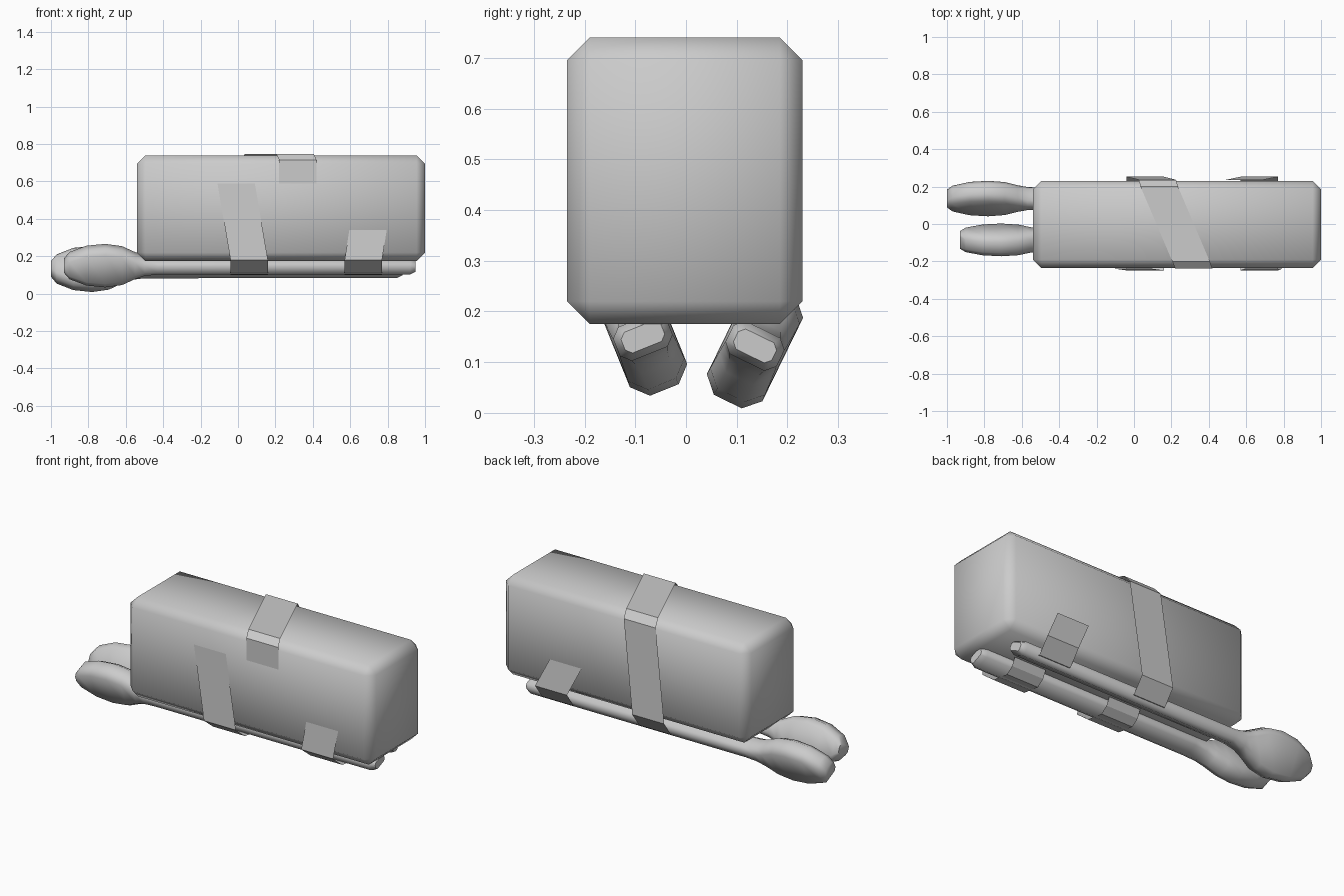
import bpy, bmesh
from math import sin, cos, radians

if "Cube" in bpy.data.objects:
    bpy.data.objects.remove(bpy.data.objects["Cube"])


def make_object(name, verts, faces):
    mesh = bpy.data.meshes.new(name)
    mesh.from_pydata(verts, [], faces)
    bm = bmesh.new()
    bm.from_mesh(mesh)
    bmesh.ops.recalc_face_normals(bm, faces=bm.faces)
    bm.to_mesh(mesh)
    bm.free()
    ob = bpy.data.objects.new(name, mesh)
    bpy.context.collection.objects.link(ob)
    return ob


def box(name, lo, hi, chamfer):
    bm = bmesh.new()
    bmesh.ops.create_cube(bm, size=1)
    for v in bm.verts:
        v.co = [(a + b) / 2 + c * (b - a) for a, b, c in zip(lo, hi, v.co)]
    bmesh.ops.bevel(bm, geom=bm.edges[:], offset=chamfer, segments=1, affect='EDGES')
    for f in bm.faces:
        f.smooth = True
    mesh = bpy.data.meshes.new(name)
    bm.to_mesh(mesh)
    bm.free()
    ob = bpy.data.objects.new(name, mesh)
    bpy.context.collection.objects.link(ob)
    return ob


# distance from tip, half width, half thickness
PADDLE = [(0, .03, .045), (.03, .068, .054), (.12, .103, .059), (.22, .113, .061),
          (.31, .1, .06), (.38, .066, .058), (.43, .045, .057), (.5, .037, .056),
          (1.85, .036, .056), (1.88, .022, .042)]


def paddle(name, tip_x, y, z, tilt, width_scale):
    """Octagonal sections lofted along x, rolled about the shaft."""
    verts, faces = [], []
    s, c = sin(radians(tilt)), cos(radians(tilt))
    for d, w, t in PADDLE:
        if d < .45:
            w *= width_scale
        k = min(w, t) * .5
        ring = [(t, w - k), (t - k, w), (k - t, w), (-t, w - k),
                (-t, k - w), (k - t, -w), (t - k, -w), (t, k - w)]
        verts += [(tip_x + d, y + a * c + b * s, z - a * s + b * c) for a, b in ring]
    for i in range(len(PADDLE) - 1):
        for j in range(8):
            n = (j + 1) % 8
            faces.append((i * 8 + j, i * 8 + n, i * 8 + 8 + n, i * 8 + 8 + j))
    faces += [tuple(range(8)), tuple(range(len(verts) - 8, len(verts)))]
    ob = make_object(name, verts, faces)
    bpy.ops.object.select_all(action='DESELECT')
    ob.select_set(True)
    bpy.context.view_layer.objects.active = ob
    bpy.ops.object.shade_smooth_by_angle(angle=radians(50))


def strap(name, path, width=.2):
    """Thin ribbon: path of (left x, y, z), swept to the given width along x."""
    verts = [p for x, y, z in path for p in ((x, y, z), (x + width, y, z))]
    faces = [(2 * i, 2 * i + 1, 2 * i + 3, 2 * i + 2) for i in range(len(path) - 1)]
    make_object(name, verts, faces)


# main case
box("case", (-.54, -.235, .175), (1.0, .23, .74), .045)

# two paddles slung underneath
paddle("front_paddle", -.93, -.085, .15, -22, 1.0)
paddle("back_paddle", -1.0, .136, .132, 26, 1.08)


# stretch of strap that dips round both shafts
def under(x):
    return [(x, y, z) for y, z in ((-.248, .18), (-.165, .115), (-.06, .1), (-.02, .13),
                                   (0, .172), (.05, .172), (.08, .12), (.19, .1), (.253, .185))]


# long spiral strap and short strap
strap("long_strap", [(-.11, -.238, .59)] + under(-.04) +
      [(.025, .236, .705), (.035, .2, .747), (.205, -.2, .747), (.22, -.239, .715), (.22, -.239, .59)])
strap("short_strap", [(.595, -.238, .34)] + under(.57) + [(.49, .236, .35)])
